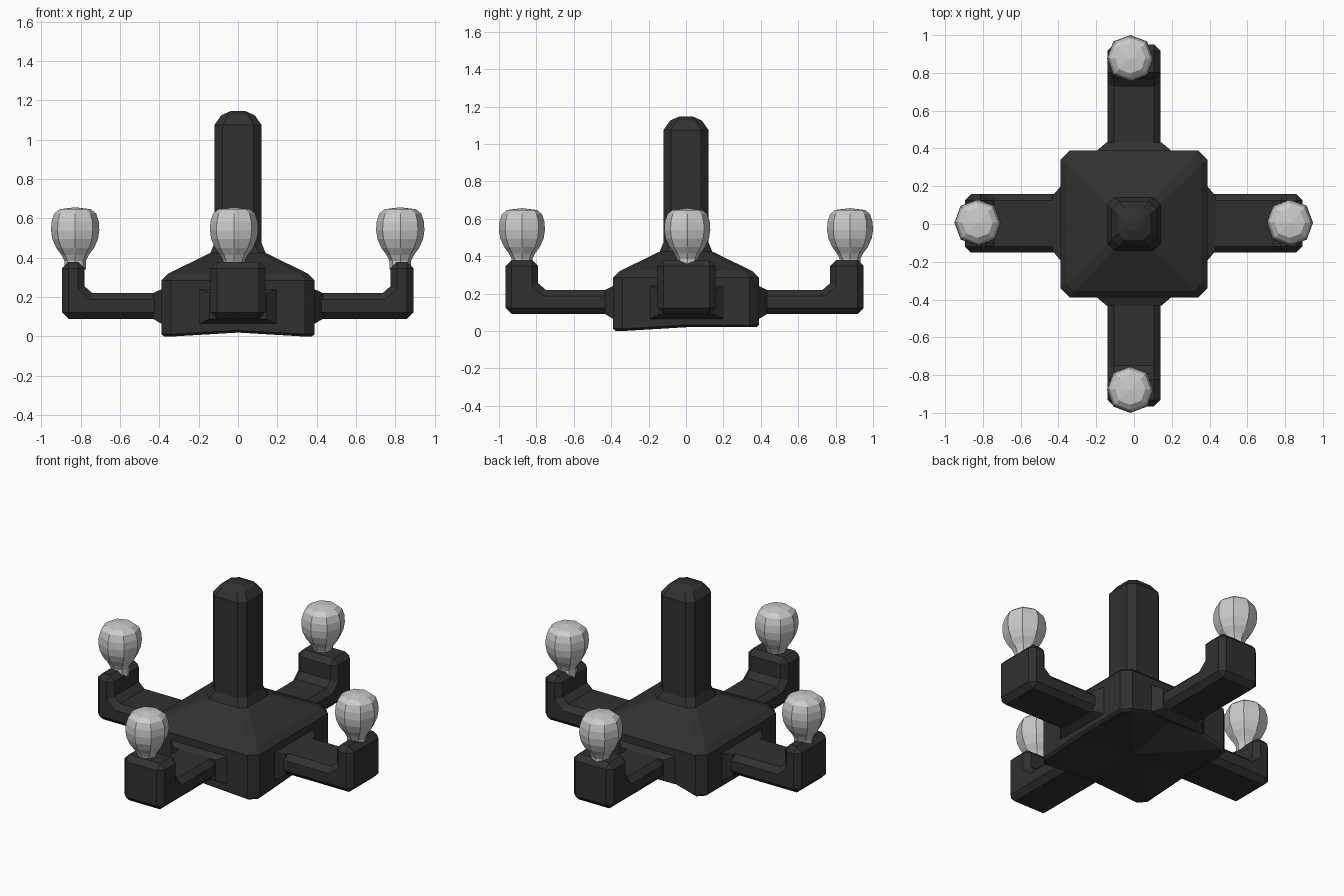
import bpy, bmesh
from math import pi, cos, sin
from mathutils import Matrix

if "Cube" in bpy.data.objects:
    bpy.data.objects.remove(bpy.data.objects["Cube"])

dark = bpy.data.materials.new("dark_metal")
dark.diffuse_color = (0.03, 0.03, 0.03, 1)
dark.use_nodes = True
dark.node_tree.nodes["Principled BSDF"].inputs["Base Color"].default_value = dark.diffuse_color


def finish(name, bm, mat=None):
    bmesh.ops.recalc_face_normals(bm, faces=bm.faces)
    me = bpy.data.meshes.new(name)
    bm.to_mesh(me)
    bm.free()
    ob = bpy.data.objects.new(name, me)
    bpy.context.collection.objects.link(ob)
    if mat:
        me.materials.append(mat)
    return ob


def skin(bm, rings):
    for a, b in zip(rings, rings[1:]):
        n = len(a)
        for i in range(n):
            bm.faces.new((a[i], a[(i + 1) % n], b[(i + 1) % n], b[i]))


# Twelve points: chamfered square with a midpoint on each side
def chamfered_square(h, c, z):
    k = h - c
    side = [(h, -k), (h, 0), (h, k)]
    pts = []
    for q in range(4):
        m = Matrix.Rotation(q * pi / 2, 2)
        for x, y in side:
            pts.append((m[0][0] * x + m[0][1] * y, m[1][0] * x + m[1][1] * y, z))
    return pts


# Hub and post: stacked chamfered squares
def stack(name, levels, dished=False):
    bm = bmesh.new()
    rings = [[bm.verts.new(p) for p in chamfered_square(*lv)] for lv in levels]
    skin(bm, rings)
    bm.faces.new(rings[-1])
    r = rings[0]
    if dished:
        # lower rim dips at the front corners and is notched at the back
        for ring, low in ((r, 0.0), (rings[1], 0.012)):
            for v in ring:
                mid_side = min(abs(v.co.x), abs(v.co.y)) < 0.01
                v.co.z = low + (0.02 if mid_side or v.co.y > 0 else 0)
                if mid_side and v.co.y > 0.1:
                    v.co.z = low + 0.11
        mid = bm.verts.new((0, 0, 0.03))
        for i in range(len(r)):
            bm.faces.new((r[i], r[(i + 1) % len(r)], mid))
    else:
        bm.faces.new(r)
    return finish(name, bm, dark)


stack("hub", [(0.375, 0.04, 0), (0.39, 0.05, 0.02), (0.39, 0.05, 0.285),
              (0.355, 0.04, 0.32), (0.14, 0.035, 0.425), (0.12, 0.04, 0.475)], True)
stack("post", [(0.12, 0.04, 0.42), (0.12, 0.04, 1.075), (0.085, 0.035, 1.125),
               (0.035, 0.018, 1.147)])


# Arm: bevelled L profile extruded across its width
def arm(name, rot, end, inner, width, shift):
    m = Matrix.Rotation(rot, 4, 'Z')
    prof = [(0.36, 0.09), (end, 0.09), (end, 0.38), (inner, 0.38),
            (inner, 0.255), (inner - 0.04, 0.22), (0.36, 0.22)]
    bm = bmesh.new()
    caps = [[bm.verts.new((x, shift + s * width, z)) for x, z in prof]
            for s in (-1, 1)]
    skin(bm, caps)
    for c in caps:
        bm.faces.new(c)
    bmesh.ops.recalc_face_normals(bm, faces=bm.faces)
    edges = [e for e in bm.edges if e.calc_face_angle(0) > 1.2]
    bmesh.ops.bevel(bm, geom=edges, offset=0.033, segments=1, affect='EDGES')
    bm.transform(m)
    finish(name, bm, dark)

    # flared socket where the arm meets the hub
    bm = bmesh.new()
    rings = []
    for x, h, z0, z1 in ((0.37, 0.195, 0.065, 0.24), (0.39, 0.195, 0.065, 0.24),
                         (0.432, 0.145, 0.09, 0.22)):
        rings.append([bm.verts.new((x, shift + s * h, z)) for s, z in
                      ((-1, z0), (1, z0), (1, z1), (-1, z1))])
    skin(bm, rings)
    bm.faces.new(rings[0])
    bm.faces.new(rings[-1])
    bm.transform(m)
    finish(name + "_socket", bm, dark)


# Bulb: eight-sided turned shape
def bulb(name, x, y):
    bm = bmesh.new()
    prof = [(0.055, 0.34), (0.055, 0.385), (0.07, 0.415), (0.096, 0.45),
            (0.116, 0.495), (0.123, 0.54), (0.12, 0.585), (0.107, 0.625),
            (0.08, 0.647)]
    rings = []
    for r, z in prof:
        ring = []
        for i in range(8):
            k = r * (1.03 if i % 2 else 1.0)
            ring.append(bm.verts.new((x + k * cos(i * pi / 4), y + k * sin(i * pi / 4), z)))
        rings.append(ring)
    skin(bm, rings)
    bm.faces.new(rings[0])
    top = bm.verts.new((x, y, 0.657))
    for i in range(8):
        bm.faces.new((rings[-1][i], rings[-1][(i + 1) % 8], top))
    finish(name, bm)


arm("right_arm", 0, 0.892, 0.775, 0.155, 0.003)
arm("back_arm", pi / 2, 0.95, 0.77, 0.14, 0)
arm("left_arm", pi, 0.895, 0.78, 0.155, -0.003)
arm("front_arm", -pi / 2, 0.965, 0.79, 0.14, 0)

bulb("right_bulb", 0.825, 0.007)
bulb("left_bulb", -0.828, 0.007)
bulb("back_bulb", -0.02, 0.877)
bulb("front_bulb", -0.02, -0.877)
